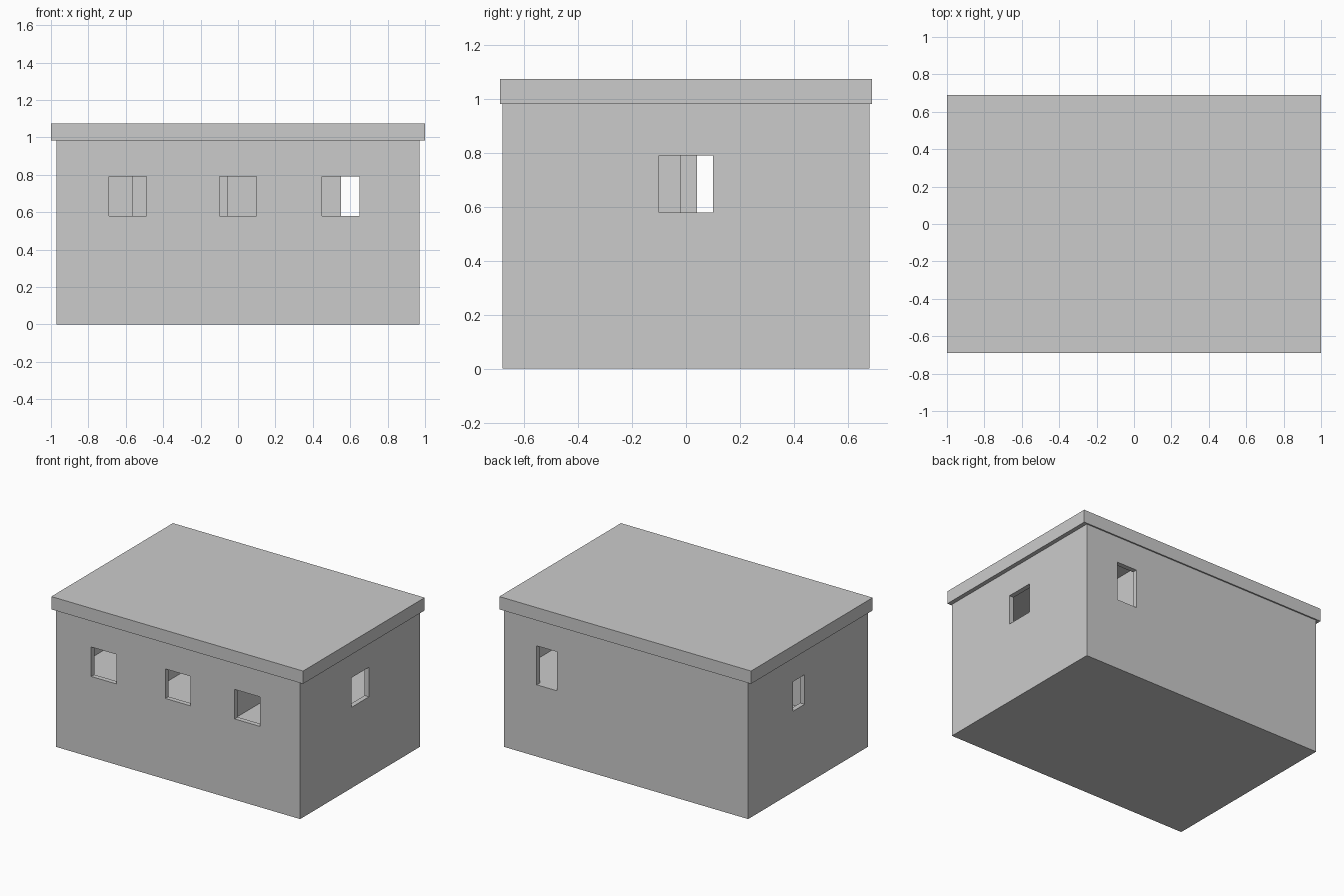
import bpy

if "Cube" in bpy.data.objects:
    bpy.data.objects.remove(bpy.data.objects["Cube"])


def box(name, x0, x1, y0, y1, z0, z1):
    bpy.ops.mesh.primitive_cube_add(size=1, location=((x0 + x1) / 2, (y0 + y1) / 2, (z0 + z1) / 2))
    ob = bpy.context.object
    ob.name = name
    ob.scale = (x1 - x0, y1 - y0, z1 - z0)
    bpy.ops.object.transform_apply(location=False, rotation=False, scale=True)
    return ob


W, D = 0.97, 0.68          # outer half width and depth
T = 0.035                  # wall thickness
FLOOR, EAVE, TOP = 0.515, 0.983, 1.075
SILL, HEAD = 0.58, 0.792

# Solid block that the rooms are carved from
walls = box("walls", -W, W, -D, D, 0, EAVE)


def carve(name, x0, x1, y0, y1, z0, z1):
    cutter = box(name, x0, x1, y0, y1, z0, z1)
    cutter.hide_render = True
    cutter.display_type = 'WIRE'
    mod = walls.modifiers.new(name, 'BOOLEAN')
    mod.operation = 'DIFFERENCE'
    mod.solver = 'EXACT'
    mod.object = cutter


def room(name, x0, x1, y0, y1):
    carve(name, x0, x1, y0, y1, FLOOR, EAVE + 0.05)


# Rooms on the raised floor, with a central hallway and an entrance hall
xi, yi = W - T, D - T
room("left_room_cutter", -xi, -0.355, -yi, -0.02 - T)
room("middle_room_cutter", -0.32, 0.33, -yi, -0.02 - T)
room("hallway_cutter", -xi, 0.5, -0.02, 0.23)
room("entrance_hall_cutter", 0.365, xi, -yi, yi)
room("back_left_room_cutter", -xi, -0.355, 0.23 + T, yi)
room("back_middle_room_cutter", -0.32, 0.33, 0.23 + T, yi)

# Front windows
for i, x in enumerate((-0.59, 0.0, 0.55)):
    carve(f"front_window_cutter_{i}", x - 0.1, x + 0.1, -D - 0.05, -yi + 0.02, SILL, HEAD)

# Side windows
carve("right_window_cutter", xi - 0.02, W + 0.05, -0.1, 0.1, SILL, HEAD)
carve("left_window_cutter", -W - 0.05, -xi + 0.02, 0.04, 0.17, SILL, HEAD)

# Back door and inner doorways
carve("back_door_cutter", 0.55, 0.71, yi - 0.02, D + 0.05, FLOOR, HEAD + 0.003)
for i, x in enumerate((-0.645, 0.025)):
    carve(f"front_doorway_cutter_{i}", x - 0.08, x + 0.08, -0.02 - T - 0.02, 0.0, FLOOR, HEAD + 0.003)
    carve(f"back_doorway_cutter_{i}", x - 0.08, x + 0.08, 0.21, 0.23 + T + 0.02, FLOOR, HEAD + 0.003)

# Flat roof slab with a small overhang
box("roof", -1, 1, -0.69, 0.69, EAVE, TOP)
